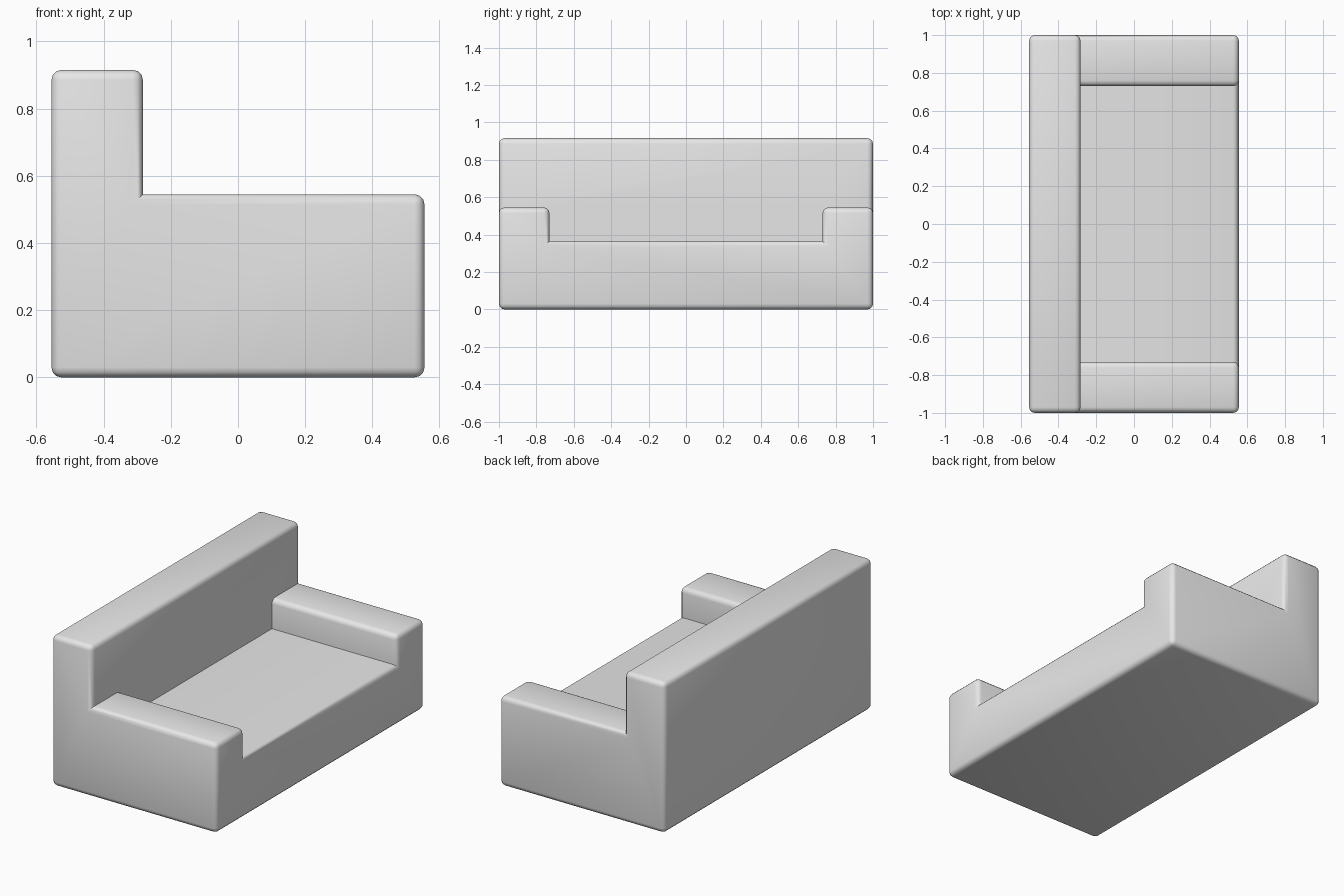
import bpy, bmesh, math
from mathutils import Vector

cube = bpy.data.objects.get("Cube")
if cube:
    bpy.data.objects.remove(cube, do_unlink=True)

# Plan breaks: backrest | seat depth, arm | seat | arm, and the height levels
XS = [-0.555, -0.283, 0.555]
YS = [-1.0, -0.73, 0.73, 1.0]
ZS = [0.0, 0.365, 0.545, 0.915]
BEVEL = 0.03


def solid(i, j, k):
    """True where the sofa body fills a block of the grid."""
    if not (0 <= i < 2 and 0 <= j < 3 and k >= 0):
        return False
    top = 3 if i == 0 else (1 if j == 1 else 2)
    return k < top


def add_side(bm, cell, axis, side):
    """Add the face of a block that looks along one axis."""
    u, v = (axis + 1) % 3, (axis + 2) % 3
    ring = [(0, 0), (1, 0), (1, 1), (0, 1)]
    if side == 0:
        ring.reverse()
    verts = []
    for a, b in ring:
        idx = list(cell)
        idx[axis] += side
        idx[u] += a
        idx[v] += b
        verts.append(bm.verts.new(Vector((XS[idx[0]], YS[idx[1]], ZS[idx[2]]))))
    bm.faces.new(verts)


# One continuous body: outer skin of all filled blocks
bm = bmesh.new()
for i in range(2):
    for j in range(3):
        for k in range(3):
            if not solid(i, j, k):
                continue
            for axis in range(3):
                for side in (0, 1):
                    nb = [i, j, k]
                    nb[axis] += 1 if side else -1
                    if not solid(*nb):
                        add_side(bm, (i, j, k), axis, side)
bmesh.ops.remove_doubles(bm, verts=bm.verts, dist=0.0001)
bmesh.ops.dissolve_limit(bm, angle_limit=math.radians(1),
                         verts=bm.verts, edges=bm.edges)
bm.normal_update()

# Round the outward edges, keep the inner creases sharp
outer = [e for e in bm.edges
         if e.is_convex and e.calc_face_angle(0) > math.radians(30)]
bmesh.ops.bevel(bm, geom=outer, offset=BEVEL, offset_type='OFFSET',
                segments=3, profile=0.5, affect='EDGES', clamp_overlap=True)
bm.normal_update()

mesh = bpy.data.meshes.new("sofa_body")
bm.to_mesh(mesh)
bm.free()
sofa = bpy.data.objects.new("sofa_body", mesh)
bpy.context.collection.objects.link(sofa)

# Plain light grey
grey = bpy.data.materials.new("light_grey")
grey.use_nodes = True
colour = (0.8, 0.8, 0.8, 1.0)
grey.diffuse_color = colour
grey.node_tree.nodes["Principled BSDF"].inputs["Base Color"].default_value = colour
mesh.materials.append(grey)

bpy.ops.object.select_all(action='DESELECT')
sofa.select_set(True)
bpy.context.view_layer.objects.active = sofa
bpy.ops.object.shade_smooth_by_angle(angle=math.radians(50))
